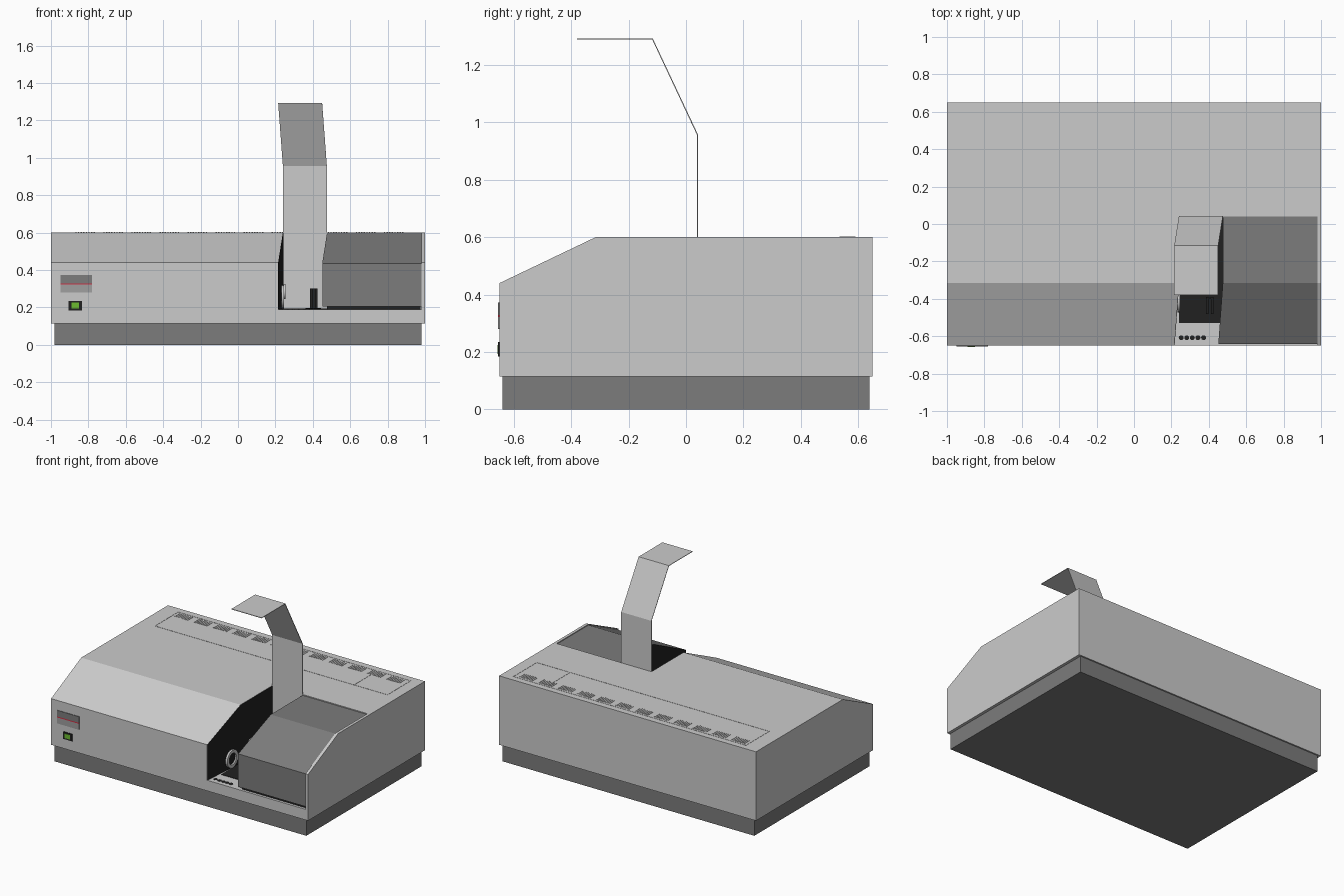
import bpy, bmesh, math

if "Cube" in bpy.data.objects:
    bpy.data.objects.remove(bpy.data.objects["Cube"])


def material(name, r, g, b):
    m = bpy.data.materials.new(name)
    m.diffuse_color = (r, g, b, 1)
    m.use_nodes = True
    m.node_tree.nodes["Principled BSDF"].inputs["Base Color"].default_value = m.diffuse_color
    return m


DARK = material("dark_grey", 0.2, 0.2, 0.2)
BLACK = material("black", 0.015, 0.015, 0.015)
MID = material("mid_grey", 0.35, 0.35, 0.35)
RED = material("red", 0.6, 0.03, 0.06)
GREEN = material("green", 0.15, 0.5, 0.03)


def add_object(name, bm, *mats):
    bmesh.ops.recalc_face_normals(bm, faces=bm.faces[:])
    me = bpy.data.meshes.new(name)
    bm.to_mesh(me)
    bm.free()
    for m in mats:
        if m:
            me.materials.append(m)
    ob = bpy.data.objects.new(name, me)
    bpy.context.collection.objects.link(ob)
    return ob


def loft(name, ring_a, ring_b, *mats):
    """Solid between two matching rings; the first cap uses the last material."""
    bm = bmesh.new()
    a = [bm.verts.new(p) for p in ring_a]
    b = [bm.verts.new(p) for p in ring_b]
    cap = bm.faces.new(a)
    cap.material_index = max(len(mats) - 1, 0)
    bm.faces.new(b)
    n = len(a)
    for i in range(n):
        j = (i + 1) % n
        bm.faces.new((a[i], a[j], b[j], b[i]))
    return add_object(name, bm, *mats)


def boxes(name, extents, mat=None):
    """Several boxes (x0, x1, y0, y1, z0, z1) in one object."""
    bm = bmesh.new()
    for x0, x1, y0, y1, z0, z1 in extents:
        for v in bmesh.ops.create_cube(bm, size=1)["verts"]:
            v.co = (x1 if v.co.x > 0 else x0, y1 if v.co.y > 0 else y0, z1 if v.co.z > 0 else z0)
    return add_object(name, bm, mat)


def boolean_cut(ob, cutter):
    mod = ob.modifiers.new("cut", 'BOOLEAN')
    mod.operation = 'DIFFERENCE'
    mod.solver = 'EXACT'
    mod.object = cutter
    cutter.hide_render = True
    cutter.hide_set(True)


# Base plinth and main housing with sloped front
boxes("base_plinth", [(-0.98, 0.98, -0.64, 0.64, 0, 0.125)], DARK)
profile = [(-0.65, 0.115), (0.65, 0.115), (0.65, 0.6), (-0.315, 0.6), (-0.65, 0.44)]
housing = loft("housing", [(-1, y, z) for y, z in profile], [(1, y, z) for y, z in profile])

# Sample bay cut out of the housing, its left wall kinked in plan
plan = [(0.211, -0.7), (0.24, -0.315), (0.24, 0.04), (0.98, 0.04), (0.98, -0.7)]
cutter = loft("bay_cutter", [(x, y, 0.19) for x, y in plan], [(x, y, 0.7) for x, y in plan])
boolean_cut(housing, cutter)

# Dark cover block beside the bay and black liner on the bay's left wall
front = [(-0.642, 0.205), (-0.315, 0.205), (-0.315, 0.594), (-0.642, 0.436)]
rear = [(-0.315, 0.205), (0.039, 0.205), (0.039, 0.594), (-0.315, 0.594)]


def wall_x(y):
    return 0.24 + 0.025 * min(0, y + 0.315) / 0.335


for part, prof in (("front", front), ("rear", rear)):
    loft("cover_block_" + part, [(wall_x(y) + 0.235, y, z) for y, z in prof],
         [(0.98, y, z) for y, z in prof], DARK, BLACK)
    prof = [(y - 0.006 if y < -0.6 else y, z - 0.015 if z < 0.3 else z + 0.004) for y, z in prof]
    loft("bay_liner_" + part, [(wall_x(y) - 0.001, y, z) for y, z in prof],
         [(wall_x(y) + 0.002, y, z) for y, z in prof], BLACK)
boxes("cover_foot", [(0.475, 0.975, -0.632, 0.03, 0.189, 0.206)], BLACK)

# Bay floor, connector strip with round contacts, and cell holder
boxes("bay_floor", [(0.24, 0.475, -0.53, 0.039, 0.188, 0.193)], BLACK)
bm = bmesh.new()
for i in range(5):
    disc = bmesh.ops.create_cone(bm, cap_ends=True, segments=16, radius1=0.013, radius2=0.013, depth=0.004)
    bmesh.ops.translate(bm, verts=disc["verts"], vec=(0.252 + i * 0.03, -0.608, 0.191))
add_object("round_contacts", bm, BLACK)
boxes("cell_holder", [(0.385, 0.397, -0.48, -0.39, 0.19, 0.3), (0.413, 0.425, -0.48, -0.39, 0.19, 0.3),
                      (0.385, 0.425, -0.4, -0.39, 0.19, 0.3), (0.36, 0.445, -0.49, -0.38, 0.19, 0.198)], BLACK)


# Light port rings on the left wall
def ring(name, y, z, outer, inner):
    bm = bmesh.new()
    n = 24
    section = [(outer, 0), (outer, 0.014), (inner, 0.014), (inner, 0)]
    loops = []
    for i in range(n):
        t = 2 * math.pi * i / n
        loops.append([bm.verts.new((wall_x(y) + d, y + r * math.cos(t), z + r * math.sin(t)))
                      for r, d in section])
    for i in range(n):
        a, b = loops[i], loops[(i + 1) % n]
        for k in range(4):
            m = (k + 1) % 4
            bm.faces.new((a[k], a[m], b[m], b[k]))
    ob = add_object(name, bm)
    bpy.context.view_layer.objects.active = ob
    ob.select_set(True)
    bpy.ops.object.shade_smooth_by_angle()
    ob.select_set(False)


ring("light_port_front", -0.41, 0.257, 0.062, 0.04)
ring("light_port_rear", -0.2, 0.285, 0.04, 0.026)

# Raised bay lid: a folded sheet hinged at the back of the bay
bm = bmesh.new()
rows = []
for x, y, z in ((0.24, 0.04, 0.59), (0.24, 0.04, 0.957), (0.215, -0.117, 1.291), (0.215, -0.38, 1.291)):
    rows.append([bm.verts.new((x, y, z)), bm.verts.new((x + 0.235, y, z))])
for a, b in zip(rows, rows[1:]):
    bm.faces.new((a[0], a[1], b[1], b[0]))
lid = add_object("bay_lid", bm)
solid = lid.modifiers.new("thickness", 'SOLIDIFY')
solid.thickness = 0.004
solid.offset = 0

# Service panel outline and louvre vents along the rear of the top
z0, z1, w = 0.599, 0.6015, 0.003
lines = [(-0.89, 0.92, y - w, y + w, z0, z1) for y in (0.347, 0.605)]
lines += [(x - w, x + w, 0.347, 0.605, z0, z1) for x in (-0.89, 0.66, 0.92)]
boxes("panel_outline", lines)
slats = []
for i in range(12):
    for k in range(8):
        x = -0.87 + i * 0.15 + k * 0.014
        slats.append((x, x + 0.007, 0.535, 0.59, z0, z1 + 0.001))
boxes("vent_louvres", slats)

# Front name plate (blank) and power switch
boxes("plate_upper", [(-0.95, -0.78, -0.654, -0.649, 0.329, 0.372)], DARK)
boxes("plate_stripe", [(-0.95, -0.78, -0.654, -0.649, 0.322, 0.329)], RED)
boxes("plate_lower", [(-0.95, -0.78, -0.654, -0.649, 0.28, 0.322)], MID)
boxes("switch_frame", [(-0.905, -0.833, -0.654, -0.649, 0.184, 0.235)], BLACK)
boxes("switch_rocker", [(-0.889, -0.849, -0.657, -0.65, 0.194, 0.225)], GREEN)
